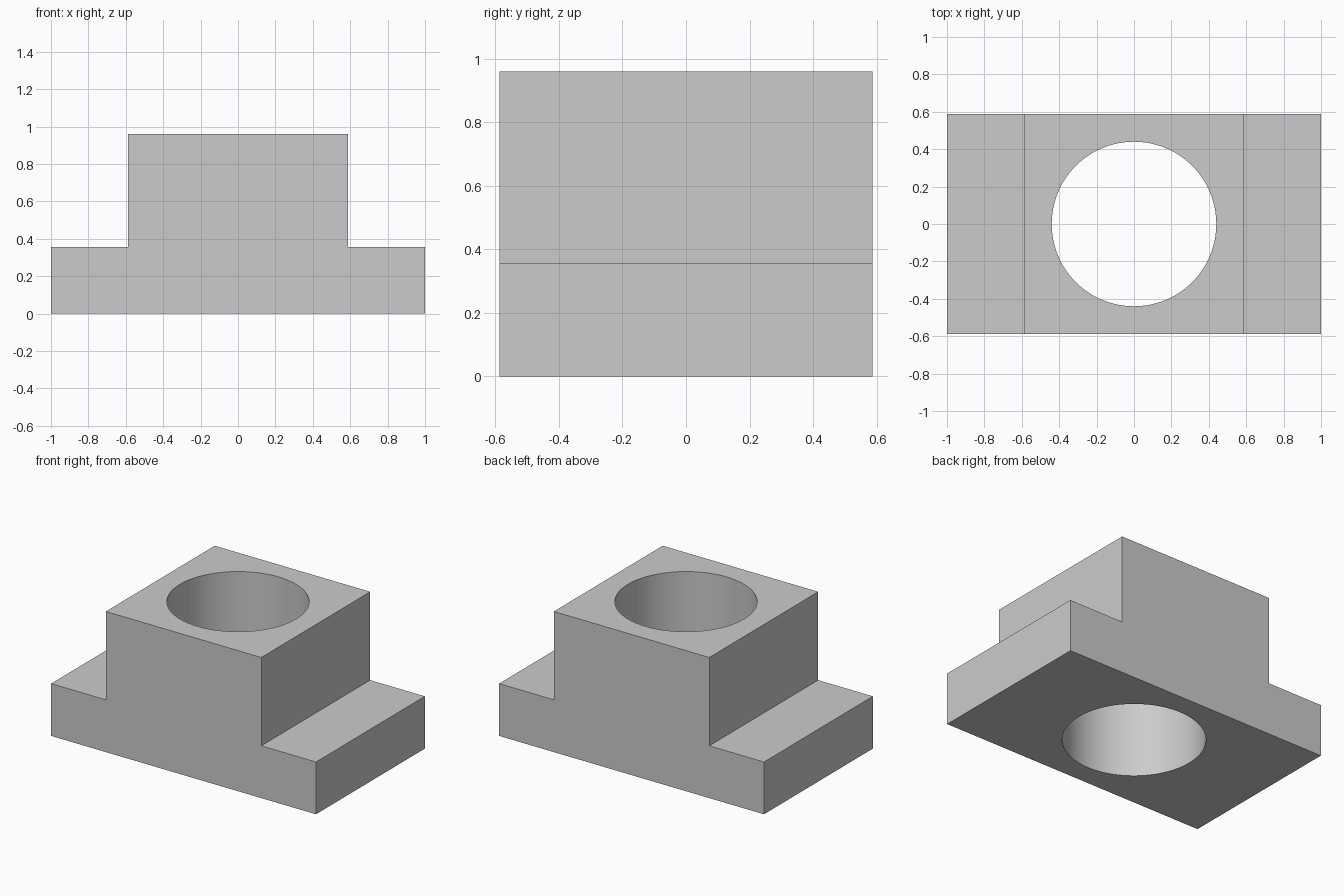
import bpy, bmesh, math

if "Cube" in bpy.data.objects:
    bpy.data.objects.remove(bpy.data.objects["Cube"])

HALF_Y, STEP_X, STEP_Z, TOP_Z, BORE_R = 0.587, 0.587, 0.357, 0.96, 0.44

grey = bpy.data.materials.new("light_grey")
grey.diffuse_color = (0.6, 0.6, 0.6, 1)
grey.use_nodes = True
grey.node_tree.nodes["Principled BSDF"].inputs["Base Color"].default_value = grey.diffuse_color


def add_object(name, bm):
    bmesh.ops.recalc_face_normals(bm, faces=bm.faces)
    mesh = bpy.data.meshes.new(name)
    bm.to_mesh(mesh)
    bm.free()
    mesh.materials.append(grey)
    obj = bpy.data.objects.new(name, mesh)
    bpy.context.collection.objects.link(obj)
    return obj


# Stepped block: mirrored profile extruded from front to back
half = [(1, 0), (1, STEP_Z), (STEP_X, STEP_Z), (STEP_X, TOP_Z)]
profile = half + [(-x, z) for x, z in reversed(half)]
bm = bmesh.new()
face = bm.faces.new([bm.verts.new((x, -HALF_Y, z)) for x, z in profile])
new = bmesh.ops.extrude_face_region(bm, geom=[face])["geom"]
bmesh.ops.translate(bm, vec=(0, 2 * HALF_Y, 0),
                    verts=[v for v in new if isinstance(v, bmesh.types.BMVert)])
block = add_object("stepped_block", bm)

# Round vertical bore through the whole block
bm = bmesh.new()
bmesh.ops.create_cone(bm, cap_ends=True, segments=96, radius1=BORE_R,
                      radius2=BORE_R, depth=2)
bmesh.ops.translate(bm, vec=(0, 0, TOP_Z / 2), verts=bm.verts)
cutter = add_object("bore_cutter", bm)
cutter.hide_render = True

cut = block.modifiers.new("bore", 'BOOLEAN')
cut.operation = 'DIFFERENCE'
cut.solver = 'EXACT'
cut.object = cutter

# Apply the cut, then smooth the bore and keep the edges sharp
bpy.context.view_layer.objects.active = block
block.select_set(True)
bpy.ops.object.modifier_apply(modifier=cut.name)
bpy.data.objects.remove(cutter)
bpy.ops.object.shade_smooth_by_angle(angle=math.radians(30))
